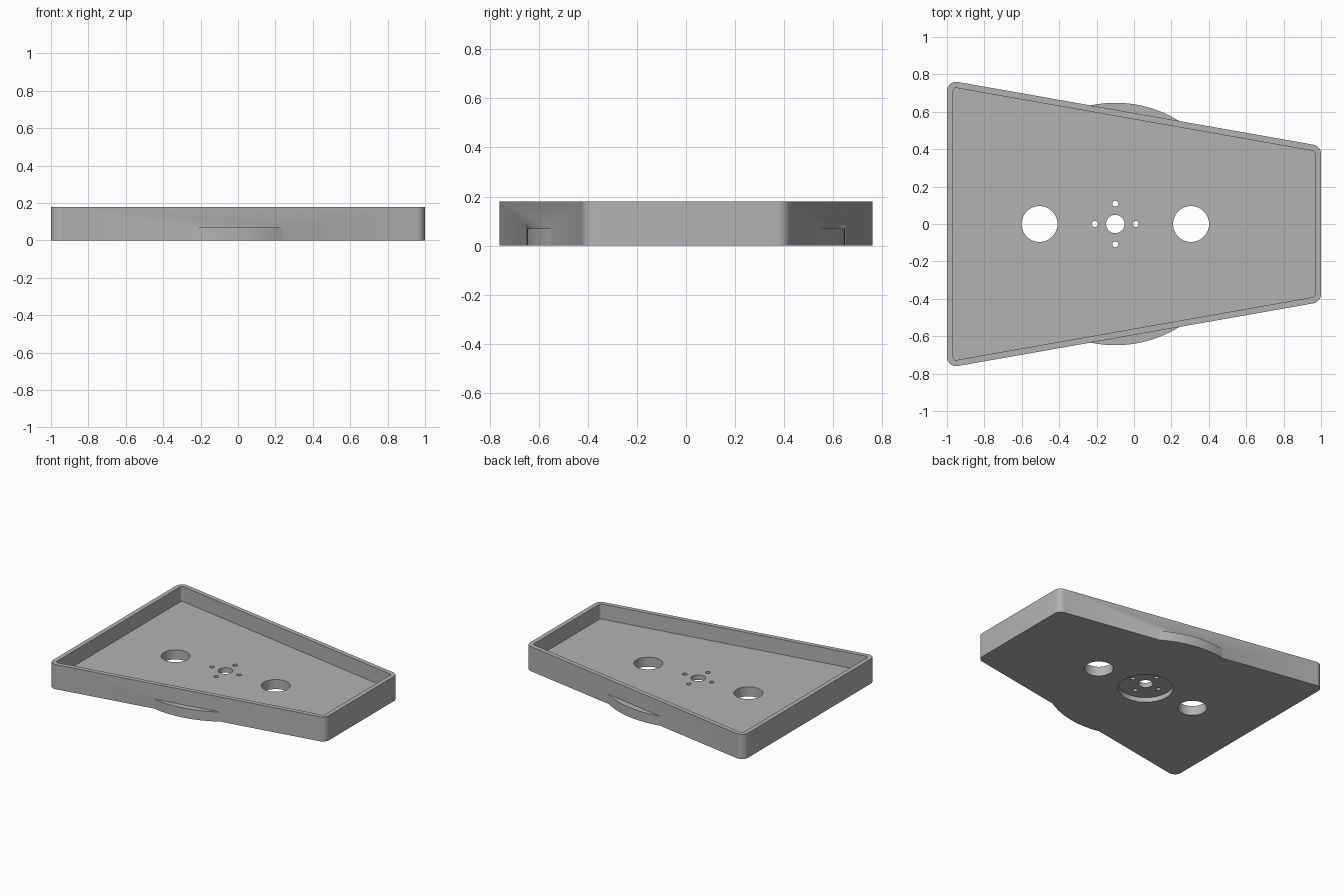
import bpy, bmesh, math

if "Cube" in bpy.data.objects:
    bpy.data.objects.remove(bpy.data.objects["Cube"], do_unlink=True)

HEIGHT, FLOOR, WALL, CORNER = 0.18, 0.07, 0.033, 0.05
TILT = math.radians(10)
HUB_X = -0.1

grey = bpy.data.materials.new("mid_grey")
grey.use_nodes = True
grey.diffuse_color = (0.45, 0.45, 0.45, 1)
grey.node_tree.nodes["Principled BSDF"].inputs["Base Color"].default_value = (0.45, 0.45, 0.45, 1)


def prism(name, outline, z0, z1):
    """Extrude a flat outline between two heights."""
    bm = bmesh.new()
    face = bm.faces.new([bm.verts.new((x, y, z0)) for x, y in outline])
    top = bmesh.ops.extrude_face_region(bm, geom=[face])["geom"]
    bmesh.ops.translate(bm, vec=(0, 0, z1 - z0),
                        verts=[v for v in top if isinstance(v, bmesh.types.BMVert)])
    bmesh.ops.recalc_face_normals(bm, faces=bm.faces)
    mesh = bpy.data.meshes.new(name)
    bm.to_mesh(mesh)
    bm.free()
    mesh.materials.append(grey)
    obj = bpy.data.objects.new(name, mesh)
    bpy.context.collection.objects.link(obj)
    return obj


def arc(cx, cy, r, start, end, steps):
    return [(cx + r * math.cos(start + (end - start) * i / steps),
             cy + r * math.sin(start + (end - start) * i / steps)) for i in range(steps + 1)]


def circle(x, y, r, steps=64):
    return arc(x, y, r, 0, math.tau, steps)[:-1]


def tapered_outline(r):
    """Rounded trapezoid, wide on the left and narrow on the right."""
    lean = math.pi / 2 - TILT
    half = arc(0.95, 0.375, r, 0, lean, 8) + arc(-0.95, 0.71, r, lean, math.pi, 8)
    return half + [(x, -y) for x, y in reversed(half)]


def combine(target, tool, operation):
    mod = target.modifiers.new(tool.name, "BOOLEAN")
    mod.object, mod.operation, mod.solver = tool, operation, "EXACT"
    bpy.context.view_layer.objects.active = target
    bpy.ops.object.modifier_apply(modifier=mod.name)
    bpy.data.objects.remove(tool, do_unlink=True)


# Tray body with the low round flange bulging from both long sides
tray = prism("tray", tapered_outline(CORNER), 0, HEIGHT)
combine(tray, prism("flange", circle(HUB_X, 0, 0.648, 160), 0, FLOOR), "UNION")

# Open cavity and the round recess under the hub
combine(tray, prism("cavity", tapered_outline(CORNER - WALL), FLOOR, HEIGHT + 0.1), "DIFFERENCE")
combine(tray, prism("hub_recess", circle(HUB_X, 0, 0.183), -0.1, 0.035), "DIFFERENCE")

# Two large holes, the hub hole and four screw holes around it
holes = [(HUB_X - 0.405, 0, 0.096), (HUB_X + 0.405, 0, 0.096), (HUB_X, 0, 0.049)]
holes += [(HUB_X + 0.109 * math.cos(a * math.pi / 2), 0.109 * math.sin(a * math.pi / 2), 0.016)
          for a in range(4)]
for x, y, r in holes:
    combine(tray, prism("hole", circle(x, y, r, 48), -0.1, HEIGHT), "DIFFERENCE")

# Smooth the rounded corners and bores, keep the rims sharp
bpy.ops.object.select_all(action="DESELECT")
tray.select_set(True)
bpy.context.view_layer.objects.active = tray
bpy.ops.object.shade_smooth_by_angle(angle=math.radians(30))
